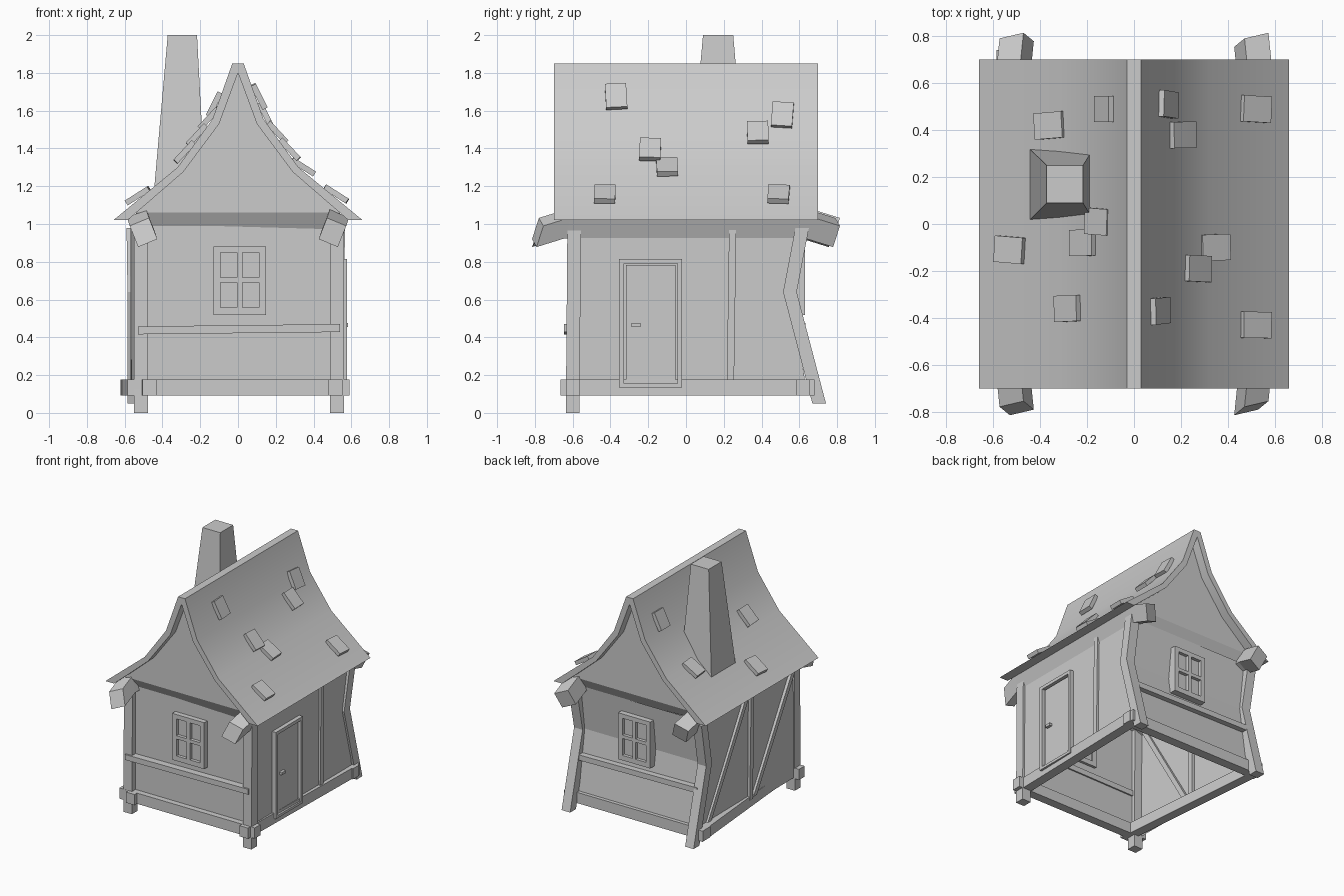
import bpy, bmesh
from math import atan2, radians
from mathutils import Vector, Matrix

if "Cube" in bpy.data.objects:
    bpy.data.objects.remove(bpy.data.objects["Cube"])


def make(name, verts, faces, fix=True):
    bm = bmesh.new()
    vs = [bm.verts.new(v) for v in verts]
    for f in faces:
        bm.faces.new([vs[i] for i in f])
    if fix:
        bmesh.ops.recalc_face_normals(bm, faces=bm.faces)
    me = bpy.data.meshes.new(name)
    bm.to_mesh(me)
    bm.free()
    ob = bpy.data.objects.new(name, me)
    bpy.context.collection.objects.link(ob)
    return ob


def beam_data(pts, u, v):
    """Four-sided section (half-axes u, v) swept through the points."""
    u, v = Vector(u), Vector(v)
    verts, faces = [], []
    for p in pts:
        p = Vector(p)
        verts += [p - u - v, p + u - v, p + u + v, p - u + v]
    for k in range(len(pts) - 1):
        a = 4 * k
        faces += [(a + i, a + (i + 1) % 4, a + 4 + (i + 1) % 4, a + 4 + i) for i in range(4)]
    e = len(verts) - 4
    return verts, faces + [(0, 1, 2, 3), (e, e + 1, e + 2, e + 3)]


def beam(name, pts, u, v):
    return make(name, *beam_data(pts, u, v))


def boxes(name, ranges):
    """Several boxes, each (x0, x1, y0, y1, z0, z1), as one object."""
    verts, faces = [], []
    for x0, x1, y0, y1, z0, z1 in ranges:
        c = ((x0 + x1) / 2, (y0 + y1) / 2)
        vs, fs = beam_data([(*c, z0), (*c, z1)], ((x1 - x0) / 2, 0, 0), (0, (y1 - y0) / 2, 0))
        n = len(verts)
        verts += vs
        faces += [tuple(i + n for i in f) for f in fs]
    return make(name, verts, faces)


# Roof: curved profile with thickness, extruded along y
outer = [(0.03, 1.85), (0.135, 1.555), (0.32, 1.30), (0.66, 1.02)]
inner = [(0.585, 1.02), (0.29, 1.275), (0.10, 1.53)]
half = outer + inner
prof = half + [(0, 1.80)] + [(-x, z) for x, z in reversed(half)]
n = len(prof)
verts = [(x, y, z) for y in (-0.7, 0.7) for x, z in prof]
faces = [(i, (i + 1) % n, (i + 1) % n + n, i + n) for i in range(n)]
# end faces as quads, following the two slopes
right = [(0, 1, 5, 6), (1, 2, 5), (2, 3, 4, 5)]
right = [(0, 1, 6, 7), (1, 2, 5, 6), (2, 3, 4, 5)]
left = [tuple(n - 1 - i if i != 7 else 7 for i in f) for f in right]
caps = right + left + [(0, 7, n - 1)]
faces += caps + [tuple(i + n for i in f) for f in caps]
roof = make("roof", verts, faces)
bpy.context.view_layer.objects.active = roof
roof.select_set(True)
bpy.ops.object.shade_smooth_by_angle(angle=radians(30))
roof.select_set(False)

# Gables with a ledge sloping back to the wall
for name, s in (("front_gable", -1), ("back_gable", 1)):
    g = [(0, 1.80), (0.10, 1.53), (0.29, 1.275), (0.54, 1.06)]
    g = g + [(-x, z) for x, z in reversed(g[1:])]
    verts = [(x, s * 0.63, z) for x, z in g] + [(0.54, s * 0.585, 0.96), (-0.54, s * 0.585, 0.99)]
    make(name, verts, [tuple(range(7)), (3, 7, 8, 4)])

# Walls: open shell, back bent inwards at mid height
verts = [(-0.54, -0.59, 0.1), (0.545, -0.59, 0.1), (0.545, -0.59, 0.99), (-0.54, -0.59, 0.99),
         (0.545, 0.64, 0.1), (0.545, 0.56, 0.64), (0.545, 0.60, 0.99),
         (-0.555, 0.64, 0.1), (-0.555, 0.56, 0.64), (-0.555, 0.60, 0.99)]
make("walls", verts, [(0, 1, 2, 3), (1, 4, 5), (1, 5, 2), (5, 6, 2), (4, 7, 8, 5),
                      (5, 8, 9, 6), (7, 0, 8), (0, 3, 8), (3, 9, 8)])

# Corner posts: straight in front, bent at the back
for side, x in (("left", -0.513), ("right", 0.524)):
    beam("front_post_" + side, [(x, -0.60, 0), (x, -0.592, 0.98)], (0.037, 0, 0), (0, 0.036, 0))
for side, x0, x1 in (("left", -0.548, -0.553), ("right", 0.524, 0.53)):
    beam("back_post_" + side, [(x0, 0.705, 0.05), (x0, 0.55, 0.64), (x1, 0.615, 0.98)],
         (0.037, 0, 0), (0, 0.036, 0))

# Base frame with crossing ends
h = (0, 0, 0.042)
beam("base_front", [(-0.585, -0.60, 0.135), (0.59, -0.60, 0.135)], (0, 0.035, 0), h)
beam("base_back", [(-0.62, 0.62, 0.135), (0.59, 0.62, 0.135)], (0, 0.037, 0), h)
beam("base_left", [(-0.468, -0.665, 0.135), (-0.585, 0.68, 0.135)], (0.037, 0, 0), h)
beam("base_right", [(0.516, -0.665, 0.135), (0.545, 0.68, 0.135)], (0.037, 0, 0), h)

# Eave beams with drooping ends, turned about their length
for side, s in (("left", -1), ("right", 1)):
    path = [(s * 0.50, -0.785, 0.955), (s * 0.515, -0.64, 1.0),
            (s * 0.515, 0.64, 1.0), (s * 0.50, 0.785, 0.955)]
    beam("eave_beam_" + side, path, (0.051, 0.012, -s * 0.021), (s * 0.022, 0.018, 0.056))

# Rails across the front and back walls
beam("front_rail", [(-0.53, -0.612, 0.437), (0.54, -0.612, 0.449)], (0, 0.033, 0), (0, 0, 0.021))
beam("back_rail", [(-0.54, 0.60, 0.455), (0.53, 0.60, 0.44)], (0, 0.033, 0), (0, 0, 0.021))

# Studs and braces
beam("right_stud", [(0.54, 0.235, 0.15), (0.54, 0.247, 0.97)], (0.022, 0, 0), (0, 0.019, 0))
beam("left_stud", [(-0.545, 0.0, 0.15), (-0.55, -0.01, 0.98)], (0.022, 0, 0), (0, 0.019, 0))
beam("left_brace_back", [(-0.55, 0.53, 0.16), (-0.55, 0.05, 0.97)], (0.02, 0, 0), (0, 0.022, 0))
beam("left_brace_front", [(-0.545, -0.05, 0.16), (-0.545, -0.54, 0.97)], (0.02, 0, 0), (0, 0.022, 0))

# Four-pane windows
for name, y0, y1, yp, yq in (("front_window", -0.63, -0.57, -0.605, -0.58),
                             ("back_window", 0.55, 0.63, 0.58, 0.605)):
    bars = [(a, b, y0, y1, 0.518, 0.882) for a, b in ((-0.13, -0.093), (-0.004, 0.024), (0.112, 0.148))]
    bars += [(a, b, y0, y1, c, d) for a, b in ((-0.093, -0.004), (0.024, 0.112))
             for c, d in ((0.518, 0.557), (0.69, 0.716), (0.848, 0.882))]
    boxes(name, bars + [(-0.12, 0.14, yp, yq, 0.53, 0.87)])

# Door, frame and handle
boxes("door_frame", [(0.52, 0.577, -0.355, -0.328, 0.135, 0.815), (0.52, 0.577, -0.045, -0.02, 0.135, 0.815),
                     (0.52, 0.577, -0.328, -0.045, 0.79, 0.815), (0.52, 0.577, -0.328, -0.045, 0.135, 0.155)])
boxes("door", [(0.53, 0.56, -0.318, -0.055, 0.16, 0.782)])
boxes("door_handle", [(0.555, 0.582, -0.288, -0.24, 0.455, 0.475)])

# Tapered chimney passing through the roof
lo = [(-0.447, 0.015), (-0.172, 0.015), (-0.172, 0.322), (-0.447, 0.322)]
hi = [(-0.372, 0.09), (-0.217, 0.09), (-0.217, 0.25), (-0.372, 0.25)]
make("chimney", [(*p, 1.15) for p in lo] + [(*p, 2.0) for p in hi],
     [(0, 1, 2, 3), (4, 5, 6, 7)] + [(i, (i + 1) % 4, (i + 1) % 4 + 4, i + 4) for i in range(4)])

# Loose shingles laid on the roof curve, lower edge lifted
spots = [(0.13, 0.51), (0.195, 0.38), (0.51, 0.49), (0.335, -0.1), (0.26, -0.19), (0.095, -0.37),
         (0.51, -0.43), (-0.35, 0.42), (-0.11, 0.49), (-0.52, -0.11), (-0.205, -0.08),
         (-0.14, 0.01), (-0.27, -0.36)]
for k, (x, y) in enumerate(spots):
    s = 1 if x > 0 else -1
    for (xa, za), (xb, zb) in zip(outer, outer[1:]):
        if xa <= abs(x) <= xb:
            z = za + (zb - za) * (abs(x) - xa) / (xb - xa)
            slope = atan2(za - zb, xb - xa)
    ob = boxes("shingle_%02d" % (k + 1), [(-0.07, 0.07, -0.056, 0.056, -0.015, 0.015)])
    tilt = Matrix.Rotation(s * (slope - radians(7)), 4, 'Y')
    twist = Matrix.Rotation(radians((k * 5) % 9 - 4), 4, 'Z')
    ob.matrix_world = Matrix.Translation((x, y, z)) @ tilt @ Matrix.Translation((0, 0, 0.018)) @ twist
